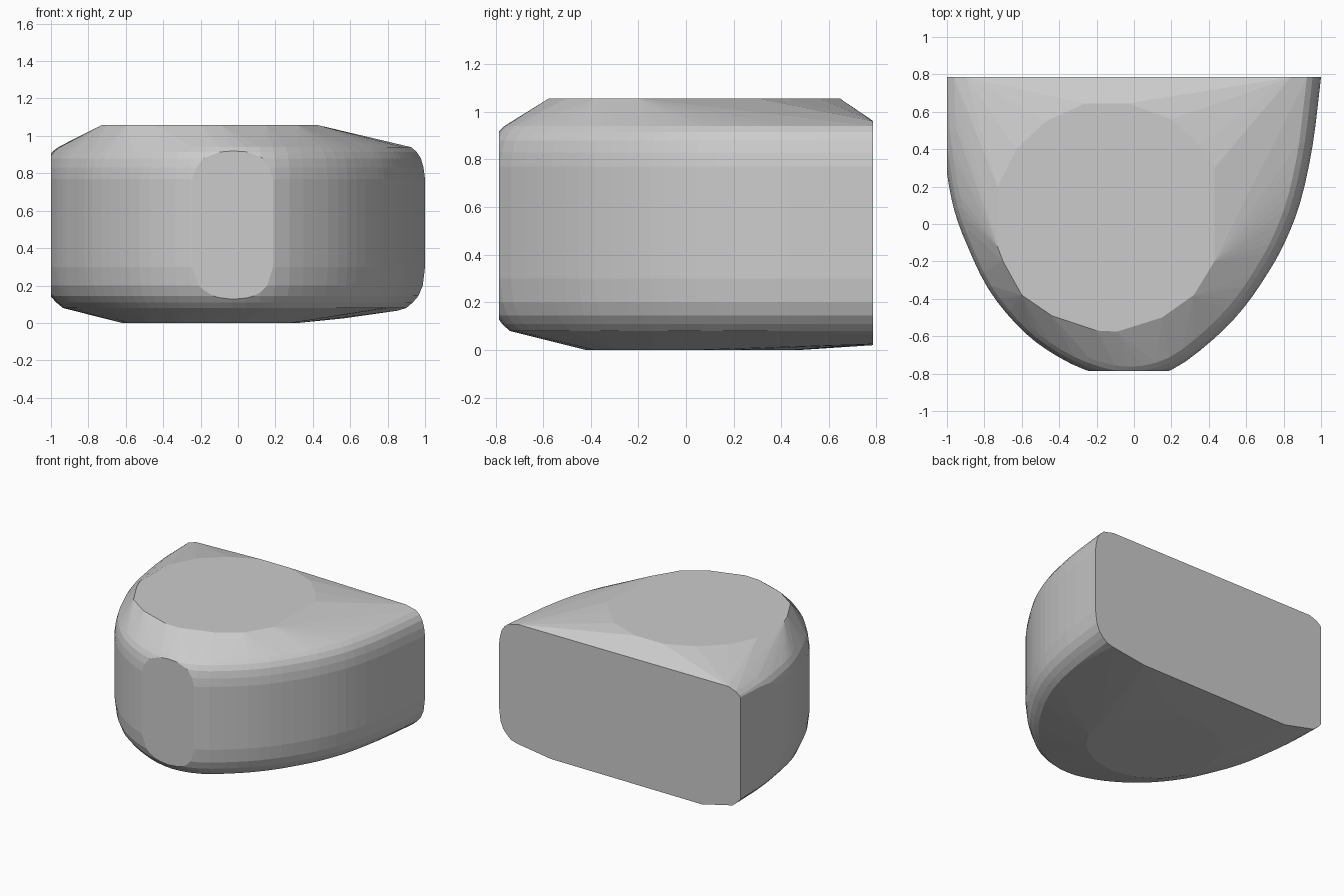
import bpy
import bmesh
from math import cos, sin, tau, radians
from mathutils import Vector

cube = bpy.data.objects.get("Cube")
if cube:
    bpy.data.objects.remove(cube, do_unlink=True)

BACK = 0.785

stone = bpy.data.materials.new("plain_grey")
stone.use_nodes = True
grey = (0.6, 0.6, 0.6, 1)
stone.diffuse_color = grey
stone.node_tree.nodes["Principled BSDF"].inputs["Base Color"].default_value = grey


def smooth_path(points, steps=3):
    """Catmull-Rom curve through the points."""
    p = [Vector(q) for q in points]
    p = [2 * p[0] - p[1]] + p + [2 * p[-1] - p[-2]]
    out = []
    for a, b, c, d in zip(p, p[1:], p[2:], p[3:]):
        for k in range(steps):
            t = k / steps
            out.append(0.5 * (2 * b + (c - a) * t + (2 * a - 5 * b + 4 * c - d) * t**2
                              + (3 * b - a - 3 * c + d) * t**3))
    return out + [p[-2]]


# D-shaped plan, from the right back corner round the front to the left
plan = smooth_path([(1, BACK), (.955, .42), (.89, .12), (.81, -.09), (.72, -.255),
                    (.585, -.45), (.42, -.62), (.2, -.78), (-.03, -.83), (-.26, -.78),
                    (-.47, -.67), (-.63, -.535), (-.78, -.345), (-.89, -.12),
                    (-.96, .07), (-1, .27), (-1.03, .5), (-1.04, BACK)])

# height and inset of each ring: rounded lower edge, straight wall, rounded upper edge
rings = [(.08, .1), (.11, .065), (.145, .035), (.2, .012), (.3, 0),
         (.77, 0), (.83, .008), (.88, .022), (.915, .045), (.94, .075)]
points = [(p.x * (1 - i), BACK - (BACK - p.y) * (1 - .55 * i), z)
          for z, i in rings for p in plan]

# rounded flat on the top
points += [(x, y, 1.057) for x, y in
           [(-.26, .645), (-.03, .645), (.2, .56), (.35, .42), (.43, .3), (.43, -.2),
            (.32, -.38), (.15, -.5), (-.09, -.575), (-.2, -.57), (-.44, -.49),
            (-.6, -.38), (-.7, -.2), (-.73, -.12), (-.73, .2), (-.63, .4), (-.47, .55)]]

# oval flat on the underside
points += [(-.15 + .47 * cos(tau * k / 16), .03 + .45 * sin(tau * k / 16), 0)
           for k in range(16)]

# upper and lower edges of the flat back
points += [(x, BACK, z) for x, z in
           [(-.9, .962), (.84, .96), (-.68, .02), (.57, .025), (.85, .065)]]


def hull(coords):
    bm = bmesh.new()
    for c in coords:
        bm.verts.new(c)
    result = bmesh.ops.convex_hull(bm, input=bm.verts[:])
    loose = {g for g in result["geom_interior"] + result["geom_unused"]
             if isinstance(g, bmesh.types.BMVert)}
    bmesh.ops.delete(bm, geom=list(loose), context="VERTS")
    return bm


# trim the front and left side flat, then close the body again
body = hull(points)
for co, no in (((0, -BACK, 0), (0, -1, 0)), ((-1, 0, 0), (-1, 0, 0))):
    bmesh.ops.bisect_plane(body, geom=body.verts[:] + body.edges[:] + body.faces[:],
                           plane_co=co, plane_no=no, clear_outer=True)
trimmed = [v.co.copy() for v in body.verts]
body.free()
body = hull(trimmed)
bmesh.ops.dissolve_limit(body, angle_limit=radians(1), verts=body.verts[:],
                         edges=body.edges[:])
bmesh.ops.recalc_face_normals(body, faces=body.faces[:])

mesh = bpy.data.meshes.new("faceted_block")
body.to_mesh(mesh)
body.free()
mesh.materials.append(stone)
block = bpy.data.objects.new("faceted_block", mesh)
bpy.context.collection.objects.link(block)
